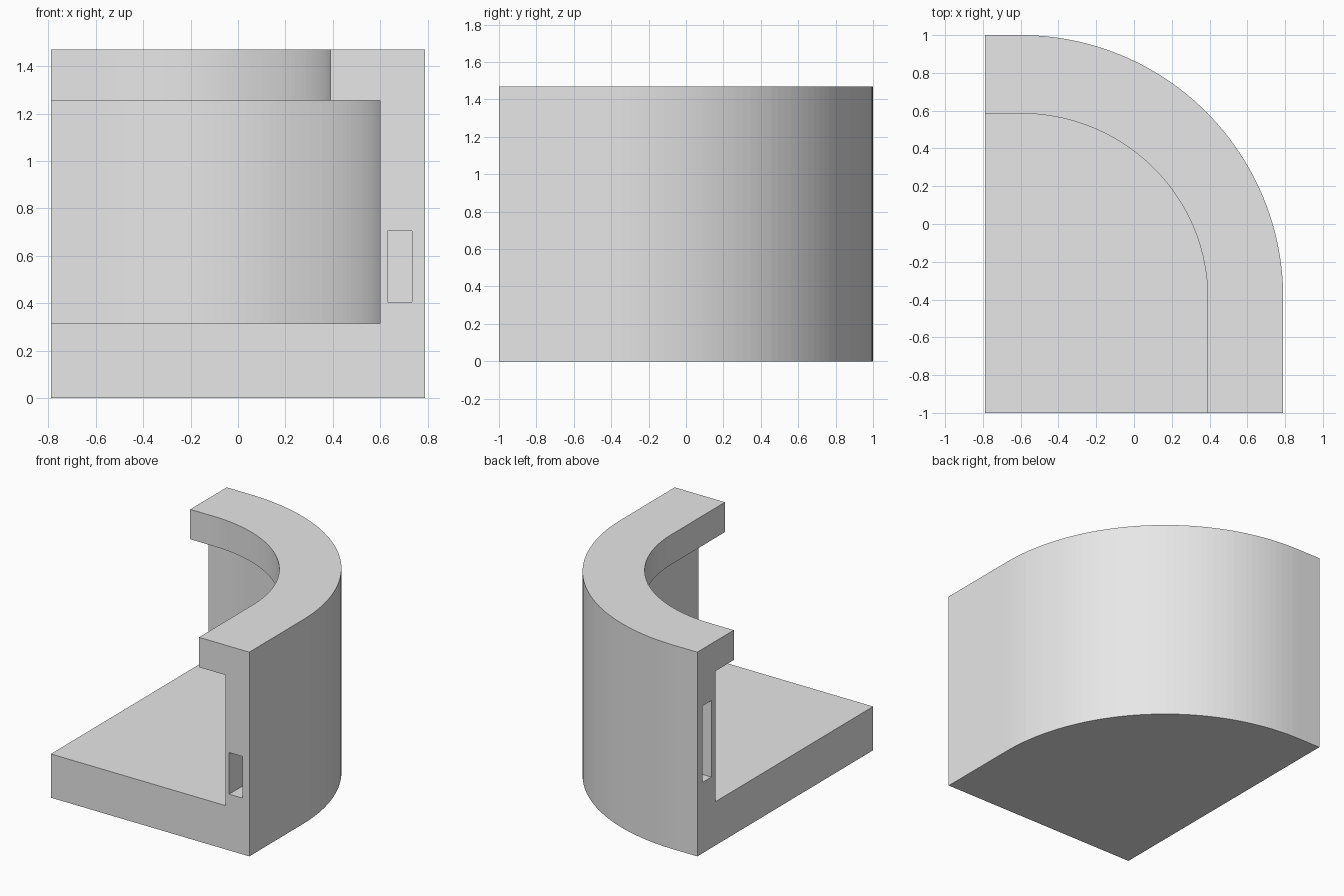
import bpy
import bmesh
from math import sin, cos, pi

default = bpy.data.objects.get("Cube")
if default:
    bpy.data.objects.remove(default, do_unlink=True)

LEFT, RIGHT, FRONT, BACK = -0.79, 0.79, -1.0, 1.0
HEIGHT = 1.47
CENTRE = (-0.6, -0.39)
SEGMENTS = 48

grey = bpy.data.materials.new("plain grey")
grey.use_nodes = True
grey.diffuse_color = (0.8, 0.8, 0.8, 1)
grey.node_tree.nodes["Principled BSDF"].inputs["Base Color"].default_value = (0.8, 0.8, 0.8, 1)


def prism(name, outline, bottom, top):
    """Extrude a flat outline between two heights."""
    bm = bmesh.new()
    face = bm.faces.new([bm.verts.new((x, y, bottom)) for x, y in outline])
    ext = bmesh.ops.extrude_face_region(bm, geom=[face])
    for v in ext["geom"]:
        if isinstance(v, bmesh.types.BMVert):
            v.co.z = top
    bmesh.ops.recalc_face_normals(bm, faces=bm.faces)
    mesh = bpy.data.meshes.new(name)
    bm.to_mesh(mesh)
    bm.free()
    mesh.materials.append(grey)
    obj = bpy.data.objects.new(name, mesh)
    bpy.context.collection.objects.link(obj)
    return obj


def quarter(right, back, margin=0.0):
    """Rectangle with one large rounded corner at the back."""
    cx, cy = CENTRE
    arc = [(cx + (right - cx) * cos(a), cy + (back - cy) * sin(a))
           for a in (pi / 2 * i / SEGMENTS for i in range(SEGMENTS + 1))]
    x0, y0 = LEFT - margin, FRONT - margin
    return [(x0, y0), (right, y0)] + arc + [(x0, back)]


def rect(x0, x1, y0, y1):
    return [(x0, y0), (x1, y0), (x1, y1), (x0, y1)]


# Solid body with the rounded outer wall
body = prism("curved_housing", quarter(RIGHT, BACK), 0, HEIGHT)

# Cavity above the floor, opening inside the top lip, and the two end slots
cutters = [
    prism("cavity_cutter", quarter(0.6, 0.79, 0.2), 0.315, 1.255),
    prism("lip_cutter", quarter(0.39, 0.585, 0.3), 0.8, HEIGHT + 0.2),
    prism("front_slot_cutter", rect(0.63, 0.735, FRONT - 0.1, FRONT + 0.2), 0.405, 0.705),
    prism("side_slot_cutter", rect(LEFT - 0.1, LEFT + 0.2, 0.84, 0.94), 0.51, 1.06),
]

bpy.context.view_layer.objects.active = body
for cutter in cutters:
    cutter.hide_render = True
    mod = body.modifiers.new(cutter.name, "BOOLEAN")
    mod.operation = "DIFFERENCE"
    mod.solver = "EXACT"
    mod.object = cutter
    bpy.ops.object.modifier_apply(modifier=mod.name)
    bpy.data.objects.remove(cutter, do_unlink=True)
